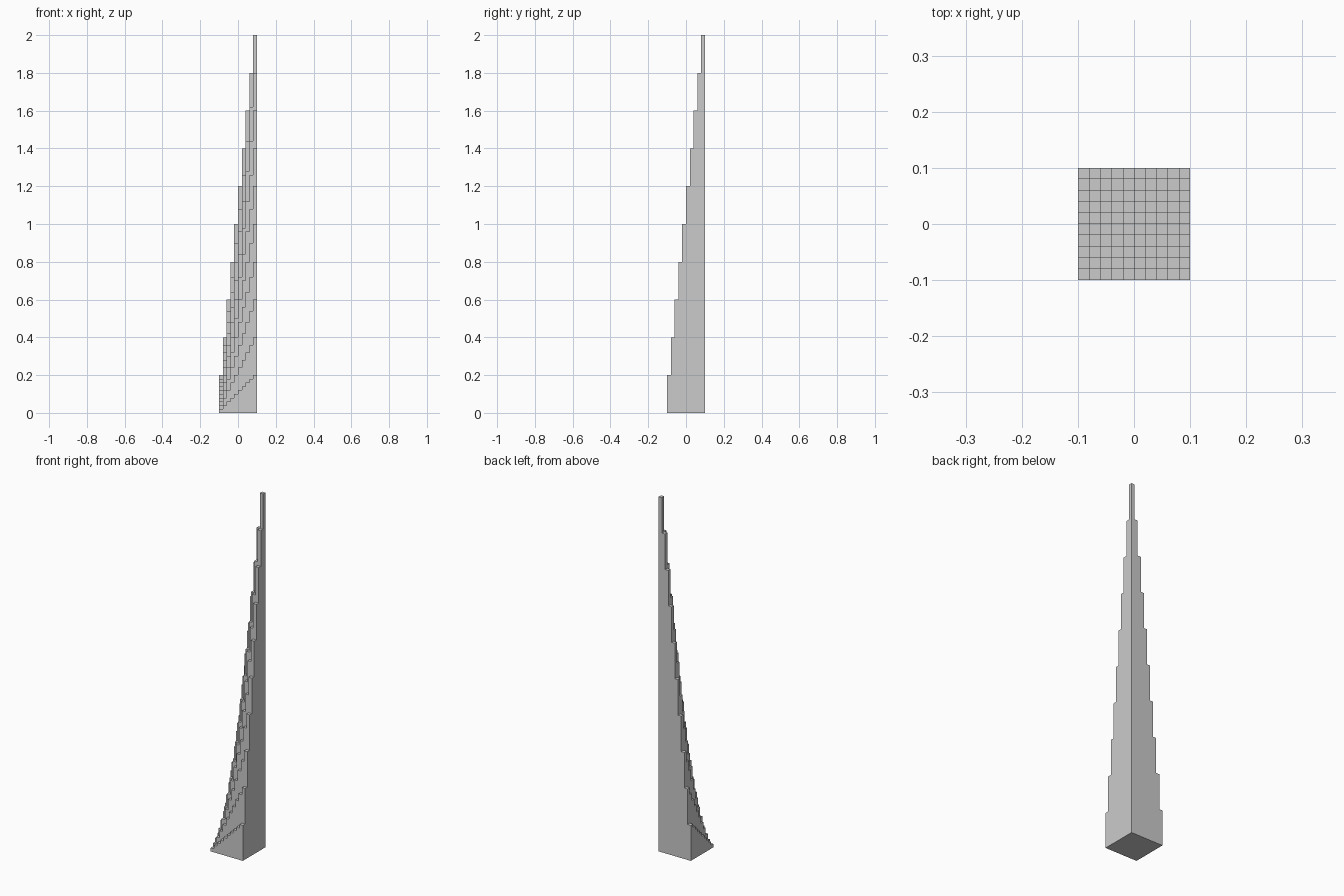
import bpy
import bmesh

cube = bpy.data.objects.get("Cube")
if cube:
    bpy.data.objects.remove(cube, do_unlink=True)

COUNT = 10      # columns along each side
CELL = 0.02     # column width, and height of one step unit
HALF = COUNT * CELL / 2


def height(i, j):
    """Column height is the product of its row and column numbers."""
    if 1 <= i <= COUNT and 1 <= j <= COUNT:
        return i * j * CELL
    return 0.0


def edge(i):
    return i * CELL - HALF


bm = bmesh.new()


def quad(*points):
    bm.faces.new([bm.verts.new(p) for p in points])


def wall(a, b, low, high):
    """Upright face on the line a-b, its outside to the right of a-b."""
    if high > low:
        quad((*a, low), (*b, low), (*b, high), (*a, high))


# Stepped columns: a top for each, and walls where a neighbour is lower
for i in range(1, COUNT + 1):
    for j in range(1, COUNT + 1):
        h = height(i, j)
        x0, x1, y0, y1 = edge(i - 1), edge(i), edge(j - 1), edge(j)
        corners = [(x0, y0), (x1, y0), (x1, y1), (x0, y1)]
        quad(*[(x, y, h) for x, y in corners])
        neighbours = [(i, j - 1), (i + 1, j), (i, j + 1), (i - 1, j)]
        for k, cell in enumerate(neighbours):
            wall(corners[k], corners[(k + 1) % 4], height(*cell), h)

# Flat underside
quad((-HALF, -HALF, 0), (-HALF, HALF, 0), (HALF, HALF, 0), (HALF, -HALF, 0))

bmesh.ops.remove_doubles(bm, verts=bm.verts, dist=CELL / 100)
mesh = bpy.data.meshes.new("stepped_tower")
bm.to_mesh(mesh)
bm.free()

# Plain grey finish
grey = bpy.data.materials.new("light_grey")
grey.use_nodes = True
colour = (0.6, 0.6, 0.6, 1)
grey.diffuse_color = colour
grey.node_tree.nodes["Principled BSDF"].inputs["Base Color"].default_value = colour
mesh.materials.append(grey)

tower = bpy.data.objects.new("stepped_tower", mesh)
bpy.context.collection.objects.link(tower)
